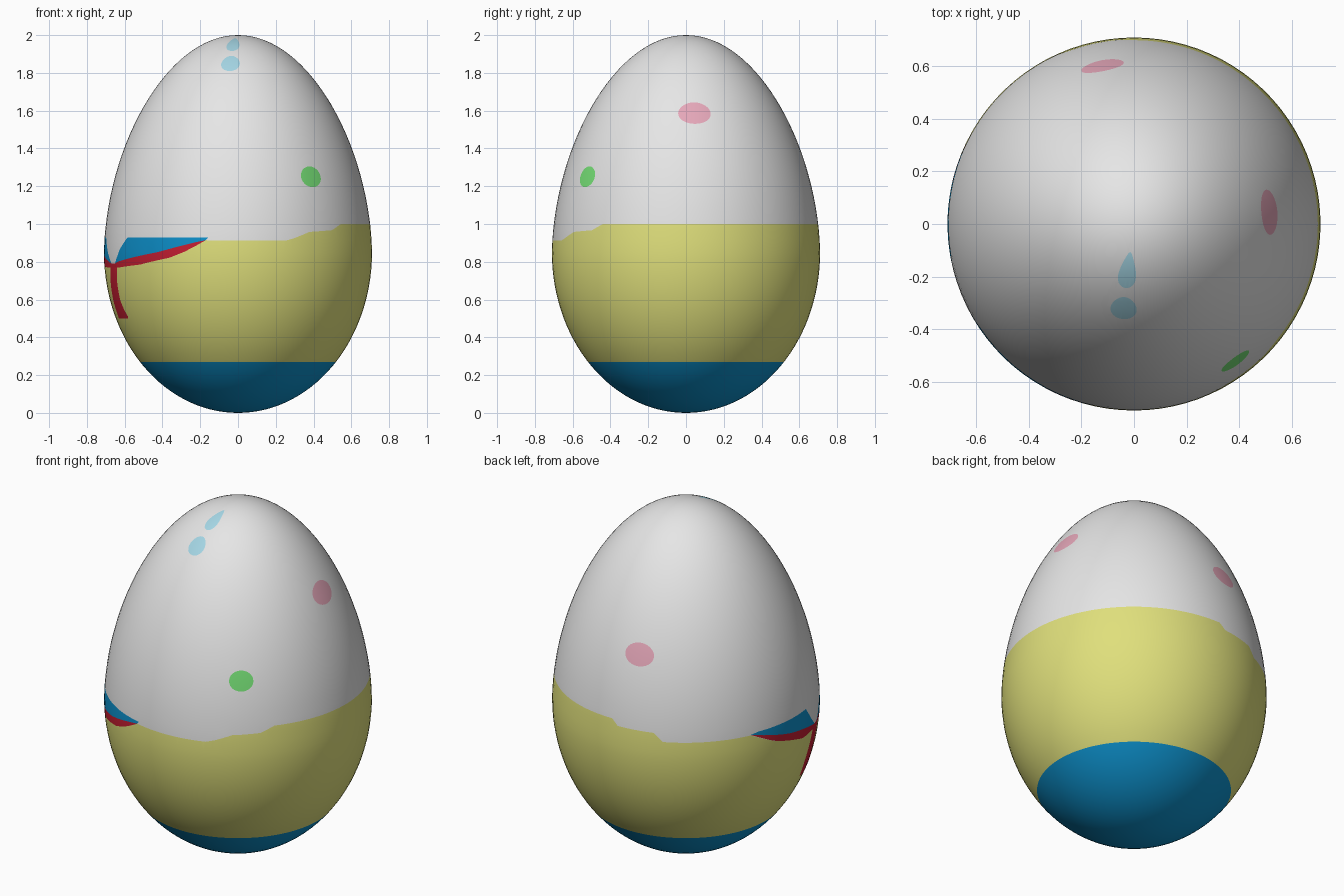
import bpy, bmesh, math
from mathutils import Vector, kdtree
from mathutils.geometry import delaunay_2d_cdt

if "Cube" in bpy.data.objects:
    bpy.data.objects.remove(bpy.data.objects["Cube"])

BELLY, TOP, RAD = 0.85, 1.15, 0.71      # belly height, height above it, widest radius
U0, U1 = -30.0, 330.0                   # unrolled azimuth range (degrees)


def lat(z):
    """Height to profile angle in degrees."""
    d = z - BELLY
    return math.degrees(math.asin(max(-1, min(1, d / (TOP if d > 0 else BELLY)))))


def profile(a):
    """Profile angle to (radius, height)."""
    s, c = math.sin(math.radians(a)), math.cos(math.radians(a))
    if s > 0:
        return RAD * c * (1 - 0.085 * s ** 1.3), BELLY + TOP * s
    return RAD * c, BELLY + BELLY * s


def on_egg(u, a):
    r, z = profile(a)
    return r * math.cos(math.radians(u)), r * math.sin(math.radians(u)), z


def outline(pts, closed=True):
    """(azimuth, height) corners to a finely divided line on the unrolled egg."""
    p = [Vector((u, lat(z))) for u, z in pts]
    ends = p[1:] + (p[:1] if closed else [])
    out = []
    for a, b in zip(p, ends):
        n = max(1, math.ceil((b - a).length / 2.5))
        out += [a.lerp(b, i / n) for i in range(n)]
    return out if closed else out + [p[-1]]


def spot(u, z, half_w, half_h):
    r = profile(lat(z))[0]
    w = math.degrees(half_w / r)
    return outline([(u + w * math.cos(t * math.pi / 12), z + half_h * math.sin(t * math.pi / 12))
                    for t in range(24)])


def inside(p, poly):
    hit = False
    for a, b in zip(poly, poly[1:] + poly[:1]):
        if (a.y > p.y) != (b.y > p.y) and p.x < a.x + (b.x - a.x) * (p.y - a.y) / (b.y - a.y):
            hit = not hit
    return hit


colours = {
    "shell_white": (0.79, 0.79, 0.79), "band_yellow": (0.74, 0.74, 0.20),
    "deep_blue": (0.004, 0.28, 0.60), "ribbon_red": (0.56, 0.013, 0.032),
    "spot_green": (0.18, 0.74, 0.18), "spot_pink": (0.79, 0.39, 0.49),
    "spot_light_blue": (0.38, 0.68, 0.79),
}
WHITE, YELLOW, BLUE, RED, GREEN, PINK, LIGHT = range(7)

# bow wings, knot and tail, then the spots
left_seam = [(199, .79), (187, .825), (170, .868), (154, .92)]
right_seam = [(203, .79), (206, .80), (234.3, .854), (251, .902), (256, .914)]
shapes = [
    (BLUE, outline([(189, .928), (193, .865)] + left_seam + [(158, .928)])),
    (BLUE, outline([(214, .928), (208, .865)] + right_seam + [(257, .928)])),
    (RED, outline(left_seam + [(170, .83), (186, .773), (199, .768)])),
    (RED, outline([(199, .79)] + right_seam + [(251, .88), (239.4, .822), (222.8, .785),
                                               (206, .769), (199, .768)])),
    (RED, outline([(197, .769), (205, .769), (203.5, .70), (203, .60), (204.6, .546),
                   (206.5, .51), (206, .50), (193, .50), (193, .60), (195, .70)])),
    (PINK, spot(5, 1.587, .087, .057)),
    (PINK, spot(101.3, 1.365, .083, .06)),
    (GREEN, spot(306.5, 1.25, .065, .055)),
    (LIGHT, spot(263, 1.85, .05, .04)),
    (LIGHT, spot(262.4, 1.95, .033, .034)),
]

# top edge of the yellow band (runs under the bow) and edge of the blue base
band_top = outline([(U0, 1.0), (91, 1.0), (94, .966), (111, .962), (115, .915), (154, .917),
                    (170, .83), (186, .773), (199, .768), (206, .769), (222.8, .785),
                    (239.4, .822), (251, .88), (256, .914), (291, .912), (295, .925),
                    (302.5, .958), (315, .967), (321, 1.0), (U1, 1.0)], False)
base_top = outline([(U0, .27), (U1, .27)], False)
band = band_top + [Vector((U1, -88)), Vector((U0, -88))]
base_lat = lat(.27)

# unrolled net: outlines as cut lines, plus a regular grid
verts, edges = [], []
for pts, closed in [(s, True) for _, s in shapes] + [(band_top, False), (base_top, False)]:
    n, k = len(verts), len(pts)
    verts += pts
    edges += [(n + i, n + (i + 1) % k) for i in range(k if closed else k - 1)]
tree = kdtree.KDTree(len(verts))
for i, v in enumerate(verts):
    tree.insert((v.x, v.y, 0), i)
tree.balance()
for i in range(91):
    for j in range(59):
        g = Vector((U0 + 4 * i, -87 + 3 * j))
        if tree.find((g.x, g.y, 0))[2] > 1.0:
            verts.append(g)
net = delaunay_2d_cdt(verts, edges, [], 0, 1e-4)
flat, tris = net[0], net[2]

# roll the net onto the egg and colour each face by the region it lies in
bm = bmesh.new()
bv = [bm.verts.new(on_egg(p.x, p.y)) for p in flat]
for t in tris:
    c = (flat[t[0]] + flat[t[1]] + flat[t[2]]) / 3
    try:
        f = bm.faces.new([bv[i] for i in t])
    except ValueError:
        continue
    if c.y < base_lat:
        f.material_index = BLUE
    else:
        f.material_index = next((m for m, s in shapes if inside(c, s)),
                                YELLOW if inside(c, band) else WHITE)
bmesh.ops.remove_doubles(bm, verts=bm.verts[:], dist=1e-4)

# close both poles
for z, m in ((0.0, BLUE), (2.0, WHITE)):
    pole = bm.verts.new((0, 0, z))
    rim = [e for e in bm.edges if e.is_boundary and len(e.link_faces) == 1
           and abs(e.verts[0].co.z - z) < 0.1]
    for e in rim:
        bm.faces.new((e.verts[0], e.verts[1], pole)).material_index = m
bmesh.ops.recalc_face_normals(bm, faces=bm.faces[:])
for f in bm.faces:
    f.smooth = True

mesh = bpy.data.meshes.new("painted_egg")
bm.to_mesh(mesh)
bm.free()
for name, rgb in colours.items():
    mat = bpy.data.materials.new(name)
    mat.diffuse_color = (*rgb, 1)
    mat.use_nodes = True
    mat.node_tree.nodes["Principled BSDF"].inputs["Base Color"].default_value = mat.diffuse_color
    mesh.materials.append(mat)
egg = bpy.data.objects.new("painted_egg", mesh)
bpy.context.collection.objects.link(egg)
